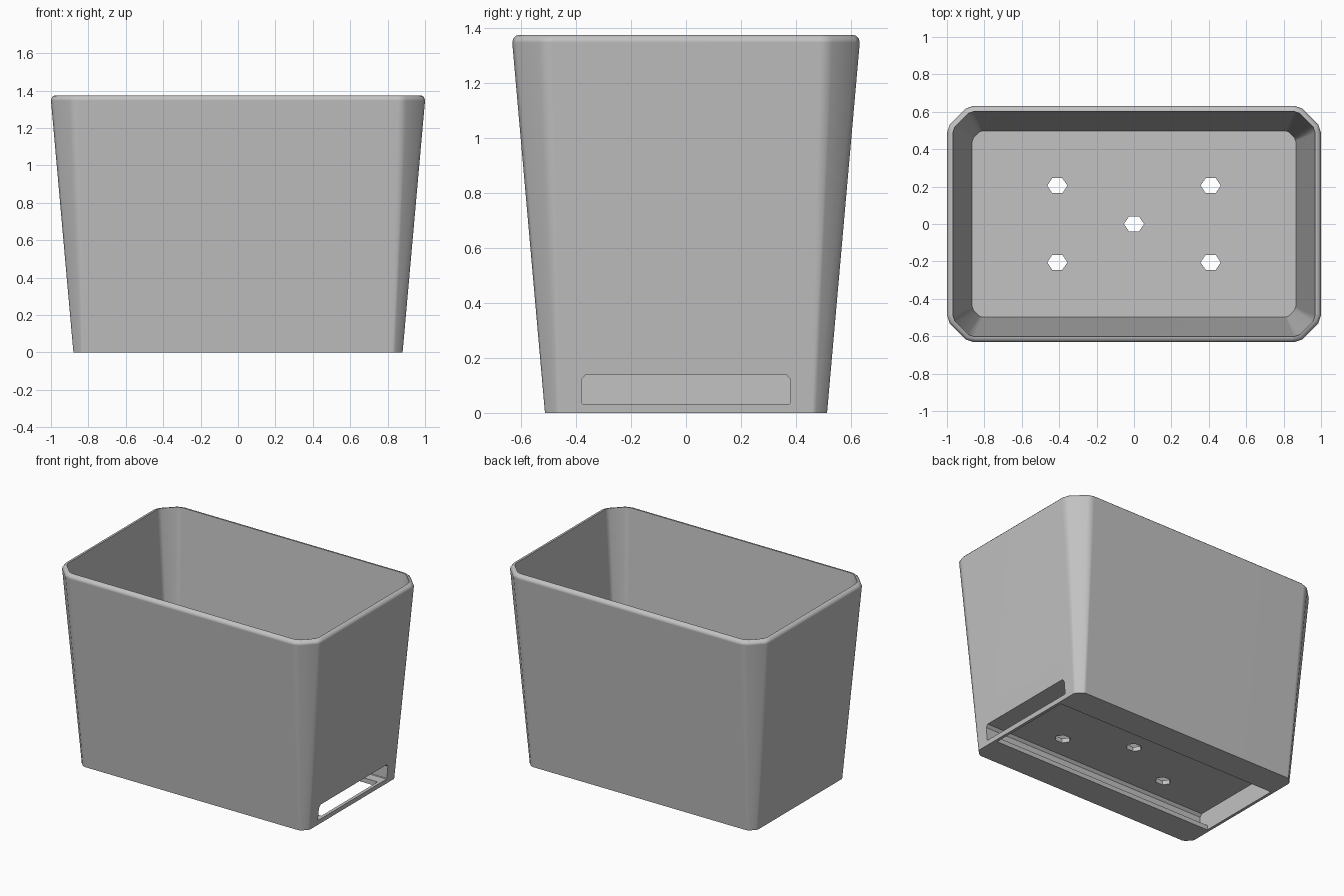
import bpy, bmesh, math

if "Cube" in bpy.data.objects:
    bpy.data.objects.remove(bpy.data.objects["Cube"])

# Single matte grey
grey = bpy.data.materials.new("matte grey")
GREY = (0.54, 0.54, 0.54, 1)
grey.use_nodes = True
grey.diffuse_color = GREY
grey.node_tree.nodes["Principled BSDF"].inputs["Base Color"].default_value = GREY


def ring(hx, hy, c, z):
    """Rectangle outline with softened chamfered corners."""
    r = 0.25 * c
    quarter = [(hx, hy - c - r), (hx - r / 2, hy - c + r / 2),
               (hx - c + r / 2, hy - r / 2), (hx - c - r, hy)]
    pts = []
    for sx, sy in ((1, 1), (-1, 1), (-1, -1), (1, -1)):
        corner = [(sx * x, sy * y, z) for x, y in quarter]
        pts += corner if sx * sy > 0 else corner[::-1]
    return pts


def loft(name, rings):
    """Closed solid skinned through matching outlines."""
    bm = bmesh.new()
    loops = [[bm.verts.new(p) for p in pts] for pts in rings]
    n = len(loops[0])
    for a, b in zip(loops, loops[1:]):
        for i in range(n):
            j = (i + 1) % n
            bm.faces.new((a[i], a[j], b[j], b[i]))
    bm.faces.new(loops[0][::-1])
    bm.faces.new(loops[-1])
    bmesh.ops.recalc_face_normals(bm, faces=bm.faces)
    mesh = bpy.data.meshes.new(name)
    bm.to_mesh(mesh)
    bm.free()
    mesh.materials.append(grey)
    obj = bpy.data.objects.new(name, mesh)
    bpy.context.collection.objects.link(obj)
    return obj


def cut(target, cutter):
    """Subtract the cutter for good, then discard it."""
    mod = target.modifiers.new("cut", 'BOOLEAN')
    mod.operation, mod.solver, mod.object = 'DIFFERENCE', 'EXACT', cutter
    bpy.context.view_layer.objects.active = target
    bpy.ops.object.modifier_apply(modifier=mod.name)
    bpy.data.objects.remove(cutter)


# Tapered tub: outer wall, rolled rim, inner wall, floor
tub = loft("planter_tub", [
    ring(0.88, 0.513, 0.045, 0),
    ring(1.0, 0.632, 0.115, 1.347),
    ring(0.997, 0.629, 0.114, 1.36),
    ring(0.988, 0.62, 0.111, 1.371),
    ring(0.976, 0.608, 0.107, 1.375),
    ring(0.968, 0.602, 0.09, 1.375),
    ring(0.865, 0.498, 0.045, 0.17),
])

# Tray slot running in from the left end, with clipped upper corners
slot = [(-0.38, 0.036), (-0.376, 0.032), (0.376, 0.032), (0.38, 0.036),
        (0.38, 0.122), (0.364, 0.14), (-0.364, 0.14), (-0.38, 0.122)]
cut(tub, loft("slot_cutter", [[(x, y, z) for y, z in slot] for x in (-0.86, 1.1)]))

# Underside opening, leaving narrow rails for the tray
window = [(-0.86, -0.31), (0.86, -0.31), (0.86, 0.31), (-0.86, 0.31)]
cut(tub, loft("underside_cutter", [[(x, y, z) for x, y in window] for z in (-0.1, 0.08)]))

# Hexagonal drain holes
for cx, cy in ((0, 0), (0.41, 0.205), (-0.41, 0.205), (0.41, -0.205), (-0.41, -0.205)):
    hexagon = [(cx + 0.054 * math.cos(k * math.pi / 3),
                cy + 0.046 * math.sin(k * math.pi / 3)) for k in range(6)]
    cut(tub, loft("drain_cutter", [[(x, y, z) for x, y in hexagon] for z in (0.1, 0.25)]))

# Soft corners, crisp cut edges
bpy.ops.object.select_all(action='DESELECT')
tub.select_set(True)
bpy.context.view_layer.objects.active = tub
bpy.ops.object.shade_smooth_by_angle(angle=math.radians(35))
weighted = tub.modifiers.new("weighted normals", 'WEIGHTED_NORMAL')
weighted.keep_sharp = True
